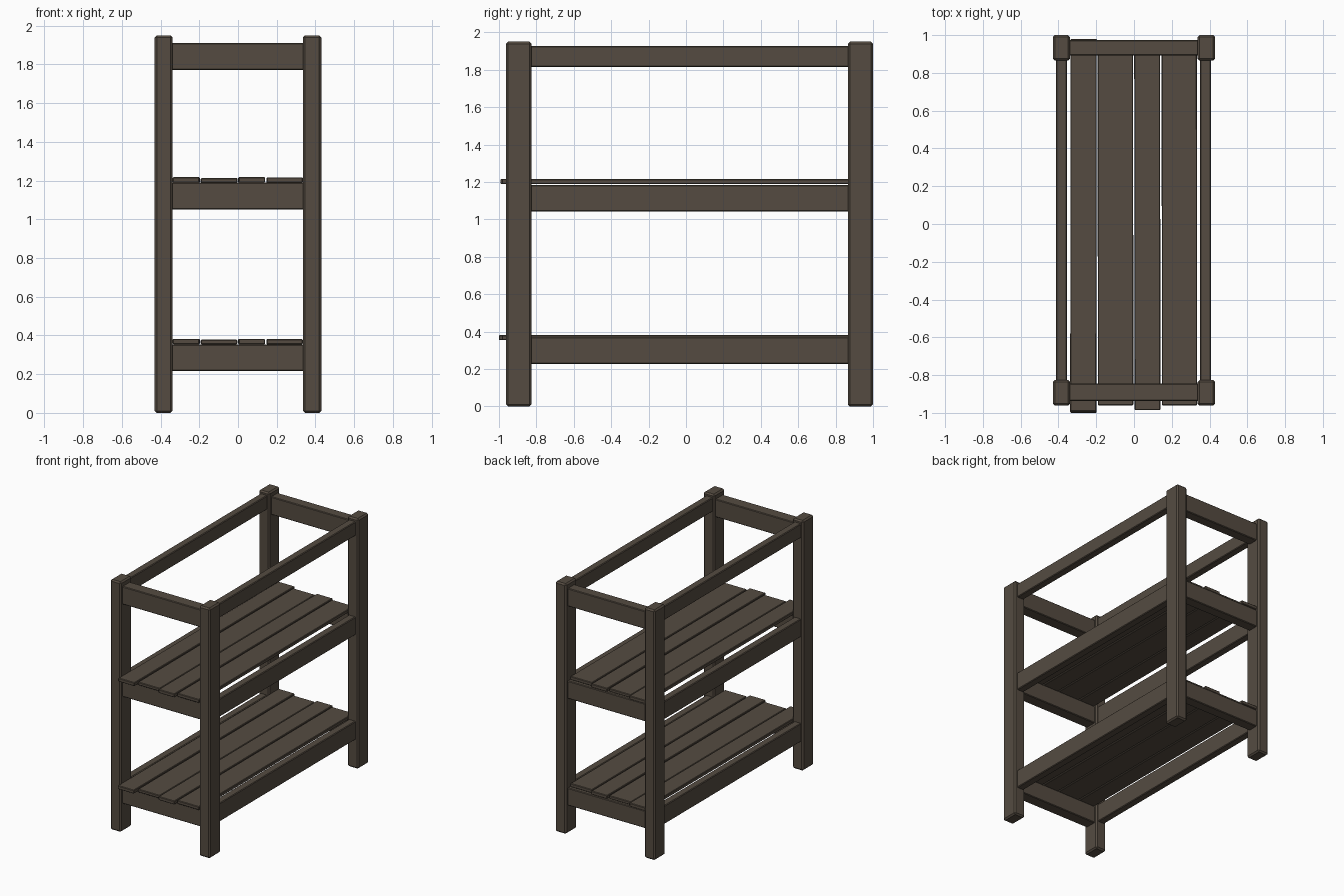
import bpy, bmesh, math

if "Cube" in bpy.data.objects:
    bpy.data.objects.remove(bpy.data.objects["Cube"])

wood = bpy.data.materials.new("dark_brown_wood")
wood.diffuse_color = (0.090, 0.071, 0.053, 1)
wood.use_nodes = True
wood.node_tree.nodes["Principled BSDF"].inputs["Base Color"].default_value = wood.diffuse_color


def beam(name, x, y, z, bevel=0.005, turn=0.0):
    """Bevelled box from (min, max) ranges, turned slightly about z."""
    size = [r[1] - r[0] for r in (x, y, z)]
    bm = bmesh.new()
    bmesh.ops.create_cube(bm, size=1)
    bmesh.ops.scale(bm, vec=size, verts=bm.verts)
    bmesh.ops.bevel(bm, geom=bm.edges[:], offset=bevel, segments=1, affect='EDGES')
    me = bpy.data.meshes.new(name)
    bm.to_mesh(me)
    bm.free()
    me.materials.append(wood)
    ob = bpy.data.objects.new(name, me)
    ob.location = [(r[0] + r[1]) / 2 for r in (x, y, z)]
    ob.rotation_euler.z = math.radians(turn)
    bpy.context.collection.objects.link(ob)
    return ob


# Corner posts
post_x = {"left": (-0.43, -0.338), "right": (0.336, 0.43)}
post_y = {"front": (-0.962, -0.826), "back": (0.865, 1.0)}
for sx, xr in post_x.items():
    for sy, yr in post_y.items():
        beam(f"{sy}_{sx}_post", xr, yr, (0, 1.95), 0.011)

# Long side rails
side_x = {"left": (-0.413, -0.355), "right": (0.349, 0.408)}
side_z = {"lower": (0.226, 0.37), "middle": (1.043, 1.184), "top": (1.816, 1.926)}
for sx, xr in side_x.items():
    for level, zr in side_z.items():
        beam(f"{level}_{sx}_rail", xr, (-0.84, 0.88), zr)

# Short end rails
end_y = {"front": (-0.938, -0.845), "back": (0.893, 0.975)}
end_z = {"lower": (0.217, 0.354), "middle": (1.05, 1.189), "top": (1.77, 1.91)}
for sy, yr in end_y.items():
    for level, zr in end_z.items():
        beam(f"{level}_{sy}_rail", (-0.35, 0.35), yr, zr)

# Shelf slats: x range, y range, thickness, small turn
slats = [
    ((-0.337, -0.198), (-0.992, 0.980), 0.028, -0.05),
    ((-0.192, -0.004), (-0.960, 0.955), 0.024, 0.03),
    ((0.002, 0.139), (-0.985, 0.970), 0.028, 0.05),
    ((0.147, 0.334), (-0.960, 0.950), 0.027, 0.05),
]
for level, z in (("lower", 0.354), ("middle", 1.189)):
    for i, (xr, yr, t, turn) in enumerate(slats):
        # the first board reaches furthest forward
        y0 = -1.0 if level == "lower" and i == 0 else yr[0]
        beam(f"{level}_shelf_slat_{i + 1}", xr, (y0, yr[1]), (z, z + t), 0.004, turn)
